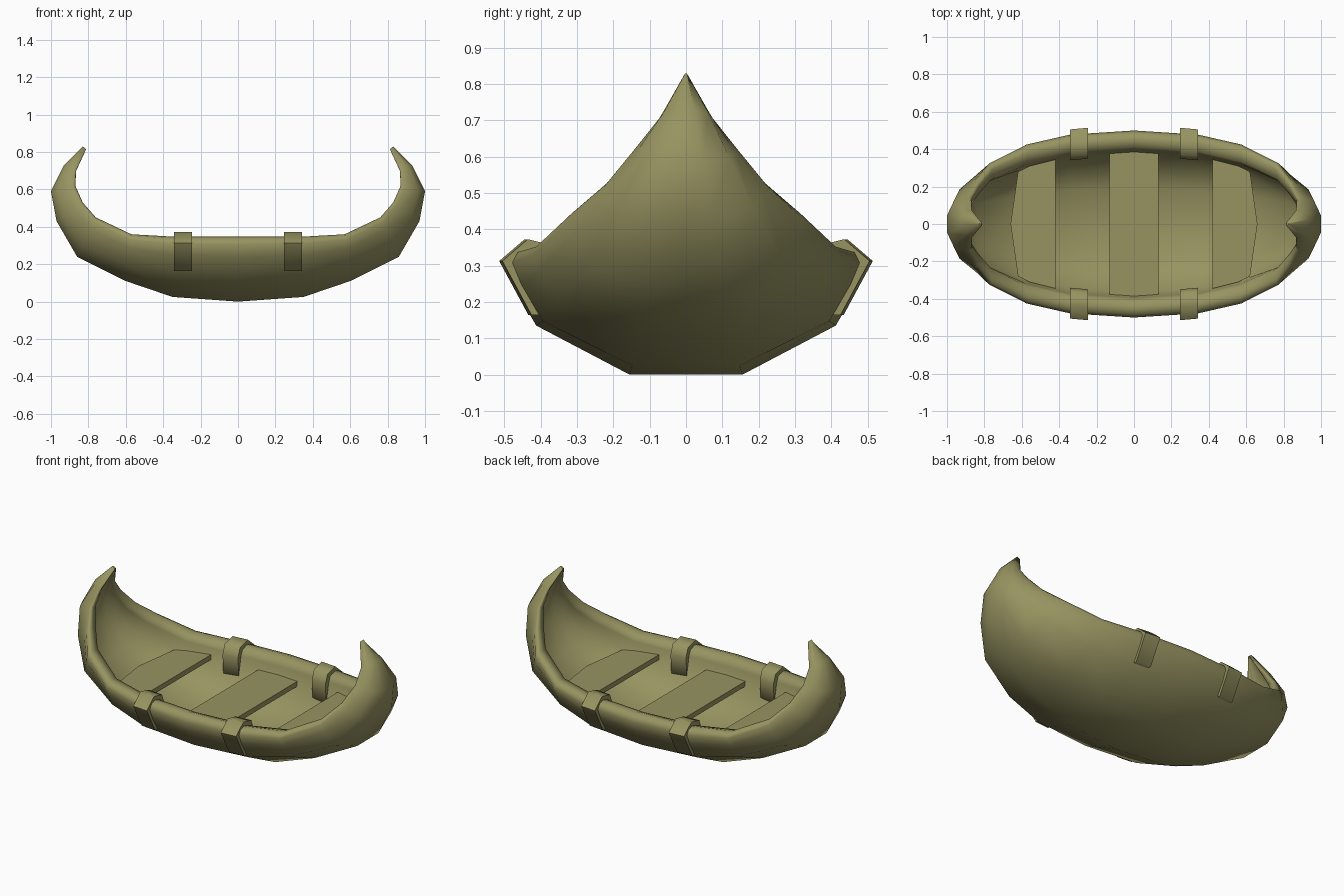
import bpy, bmesh
from math import radians, hypot

if "Cube" in bpy.data.objects:
    bpy.data.objects.remove(bpy.data.objects["Cube"], do_unlink=True)

olive = bpy.data.materials.new("olive")
olive.use_nodes = True
olive.diffuse_color = (0.31, 0.295, 0.12, 1)
olive.node_tree.nodes["Principled BSDF"].inputs["Base Color"].default_value = olive.diffuse_color


def loft(name, rings, angle=40):
    """Skin a list of closed rings, cap both ends and shade smooth."""
    bm = bmesh.new()
    loops = [[bm.verts.new(p) for p in ring] for ring in rings]
    n = len(loops[0])
    for a, b in zip(loops, loops[1:]):
        for i in range(n):
            j = (i + 1) % n
            bm.faces.new((a[i], a[j], b[j], b[i]))
    bm.faces.new(loops[0])
    bm.faces.new(loops[-1])
    bmesh.ops.recalc_face_normals(bm, faces=bm.faces)
    mesh = bpy.data.meshes.new(name)
    bm.to_mesh(mesh)
    bm.free()
    mesh.materials.append(olive)
    obj = bpy.data.objects.new(name, mesh)
    bpy.context.collection.objects.link(obj)
    bpy.ops.object.select_all(action='DESELECT')
    obj.select_set(True)
    bpy.context.view_layer.objects.active = obj
    bpy.ops.object.shade_smooth_by_angle(angle=radians(angle))
    return obj


# Hull stations from midship to prow: keel x, z, rim x, z, half width, bilge height
stations = [
    (0.00, 0.00, 0.00, 0.347, 0.50, 0.39),
    (0.35, 0.025, 0.34, 0.347, 0.478, 0.38),
    (0.60, 0.11, 0.57, 0.36, 0.425, 0.35),
    (0.86, 0.24, 0.76, 0.45, 0.325, 0.29),
    (0.97, 0.43, 0.83, 0.53, 0.225, 0.27),
    (1.00, 0.59, 0.87, 0.62, 0.145, 0.27),
    (0.93, 0.73, 0.865, 0.70, 0.075, 0.30),
    (0.83, 0.83, 0.812, 0.815, 0.006, 0.30),
]


def hull_ring(kx, kz, rx, rz, width, bilge, side):
    """Section from keel to rolled rim and back along the inside."""
    floor = min(0.75, 0.045 / hypot(rx - kx, rz - kz))
    mid = floor + (0.85 - floor) * 0.42
    narrow = 0.7 + 0.6 * width
    outer = [(0, 0.31), (bilge, 0.825), (0.70, 0.95), (0.88, 1.0), (0.97, 0.97)]
    inner = [(0.96, 0.82), (0.86, 0.79), (mid, 0.73), (floor, 0.38)]
    half = outer + [(1.0, 0.90)] + [(u, v * narrow) for u, v in inner]
    ring = [(0, 0)] + half + [(floor, 0)] + [(u, -v) for u, v in reversed(half)]
    return [(side * (kx + (rx - kx) * u), width * v, kz + (rz - kz) * u)
            for u, v in ring]


rings = [hull_ring(*s, -1) for s in reversed(stations[1:])]
rings += [hull_ring(*s, 1) for s in stations]
loft("hull", rings, 75)


def plank(name, outline, top, thick=0.03):
    loft(name, [[(x, y, z) for x, y in outline] for z in (top - thick, top)], 30)


# Seats
plank("middle_seat", [(-0.13, -0.395), (0.13, -0.395), (0.13, 0.395), (-0.13, 0.395)], 0.25)
half_seat = [(0.42, 0.345), (0.56, 0.31), (0.62, 0.28), (0.66, 0)]
for side, label in ((1, "left"), (-1, "right")):
    shape = half_seat + [(x, -y) for x, y in reversed(half_seat[:-1])]
    plank(label + "_end_seat", [(side * x, y) for x, y in shape], 0.275)

# Straps wrapped over the rim, turned to follow the curve of the hull
strap = [(0.38, 0.165), (0.43, 0.165), (0.51, 0.313), (0.44, 0.373),
         (0.365, 0.355), (0.345, 0.30), (0.353, 0.175)]
for end, end_label in ((1, "left"), (-1, "right")):
    for side, label in ((-1, "front"), (1, "back")):
        loft(label + "_" + end_label + "_strap",
             [[(end * (0.293 + dx), side * (y - 0.09 * dx), z) for y, z in strap]
              for dx in (-0.048, 0.048)], 75)
